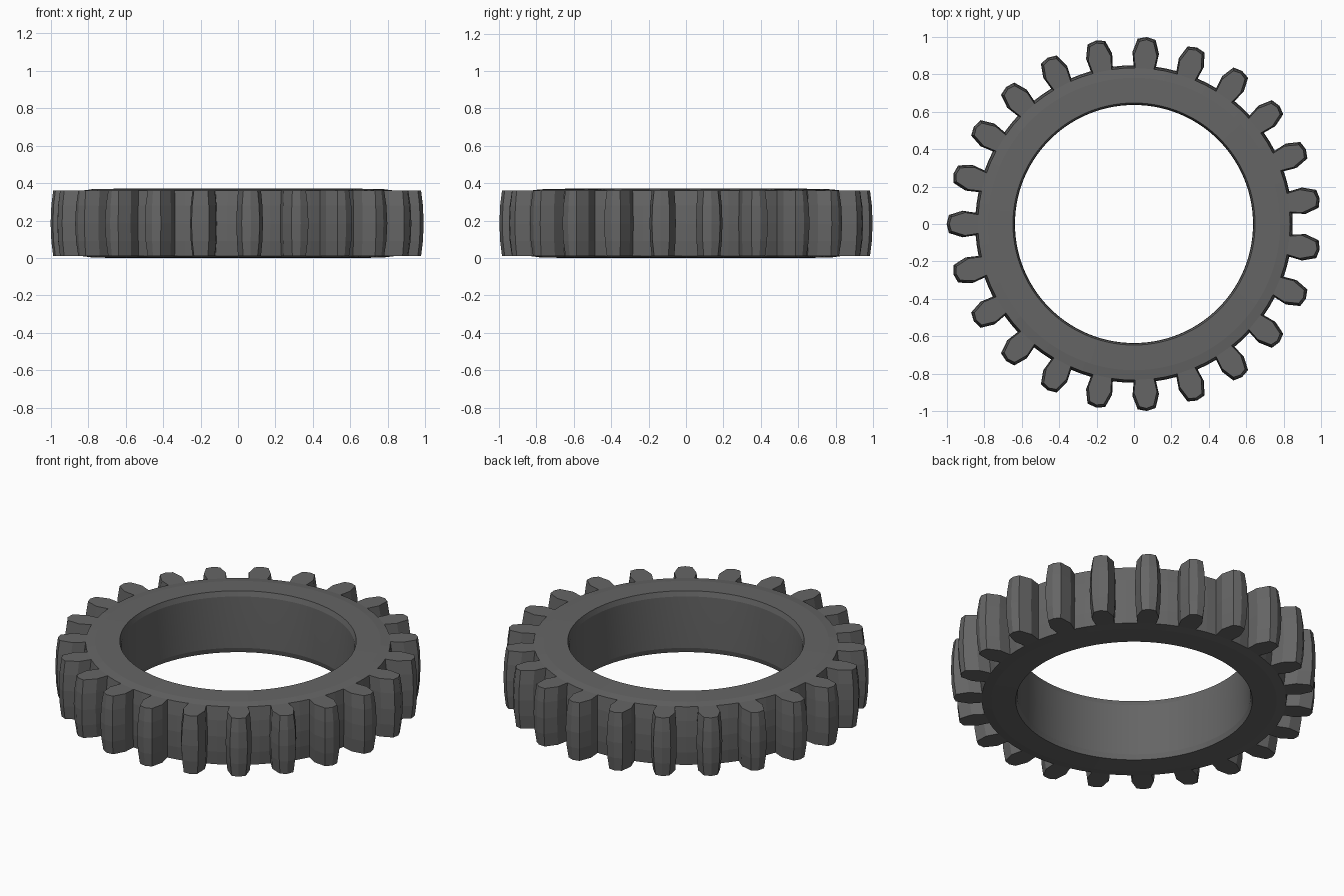
import bpy, bmesh, math

if "Cube" in bpy.data.objects:
    bpy.data.objects.remove(bpy.data.objects["Cube"])

TEETH, H = 23, 0.37
PITCH = 2 * math.pi / TEETH
# one pitch of the outline: (radius along tooth, half-width across it)
HALF = [(0.845, -0.06), (0.915, -0.071), (0.988, -0.048)]
TOOTH = HALF + [(1.0, 0.0)] + [(r, -t) for r, t in reversed(HALF)]
N = 8                      # outline points per pitch (gap point + tooth)
# height levels with crowning inset (teeth are slightly barrel shaped)
LEVELS = [(0.010, 0.014), (0.09, 0.004), (0.185, 0.0), (0.28, 0.004), (0.36, 0.014)]

bm = bmesh.new()


def outline(z, c):
    """Toothed outer loop at height z, pulled in by c."""
    verts = []
    for i in range(TEETH):
        a = math.pi + i * PITCH
        g = a - PITCH / 2
        verts.append(bm.verts.new(((0.847 - c) * math.cos(g), (0.847 - c) * math.sin(g), z)))
        for r, t in TOOTH:
            r -= c
            t -= math.copysign(c * 0.7, t) if t else 0
            verts.append(bm.verts.new((r * math.cos(a) - t * math.sin(a),
                                       r * math.sin(a) + t * math.cos(a), z)))
    return verts


def circle(r, z):
    n = TEETH * N
    a0 = math.pi - PITCH / 2
    return [bm.verts.new((r * math.cos(a0 + k * PITCH / N),
                          r * math.sin(a0 + k * PITCH / N), z)) for k in range(n)]


def bridge(a, b):
    n = len(a)
    for k in range(n):
        bm.faces.new((a[k], a[(k + 1) % n], b[(k + 1) % n], b[k]))


# outer toothed wall
outer = [outline(z, c) for z, c in LEVELS]
for lo, hi in zip(outer, outer[1:]):
    bridge(lo, hi)

# bore wall
bore = [circle(r, z) for r, z in ((0.646, 0.0), (0.637, 0.03), (0.635, H / 2),
                                  (0.637, H - 0.03), (0.646, H))]
bore_faces_start = len(bm.faces)
for lo, hi in zip(bore, bore[1:]):
    bridge(hi, lo)

# slightly raised flat faces with tooth ends
for rim, hole, z in ((outer[0], bore[0], 0.003), (outer[-1], bore[-1], H - 0.003)):
    ring = circle(0.78, z)
    bridge(ring, hole)
    n = len(rim)
    for i in range(TEETH):
        s = i * N
        bm.faces.new(rim[s + 1:s + 8])
        inner = [ring[(s + k) % n] for k in range(N, -1, -1)]
        bm.faces.new([rim[s], rim[s + 1], rim[s + 7], rim[(s + N) % n]] + inner)

bmesh.ops.recalc_face_normals(bm, faces=bm.faces[:])
# bore is smooth, the rest faceted
for f in bm.faces:
    f.smooth = all(v.co.xy.length < 0.64 for v in f.verts)

mesh = bpy.data.meshes.new("gear_ring")
bm.to_mesh(mesh)
bm.free()
obj = bpy.data.objects.new("gear_ring", mesh)
bpy.context.collection.objects.link(obj)

mat = bpy.data.materials.new("dark grey steel")
mat.diffuse_color = (0.13, 0.13, 0.13, 1)
mat.use_nodes = True
mat.node_tree.nodes["Principled BSDF"].inputs["Base Color"].default_value = mat.diffuse_color
mesh.materials.append(mat)
